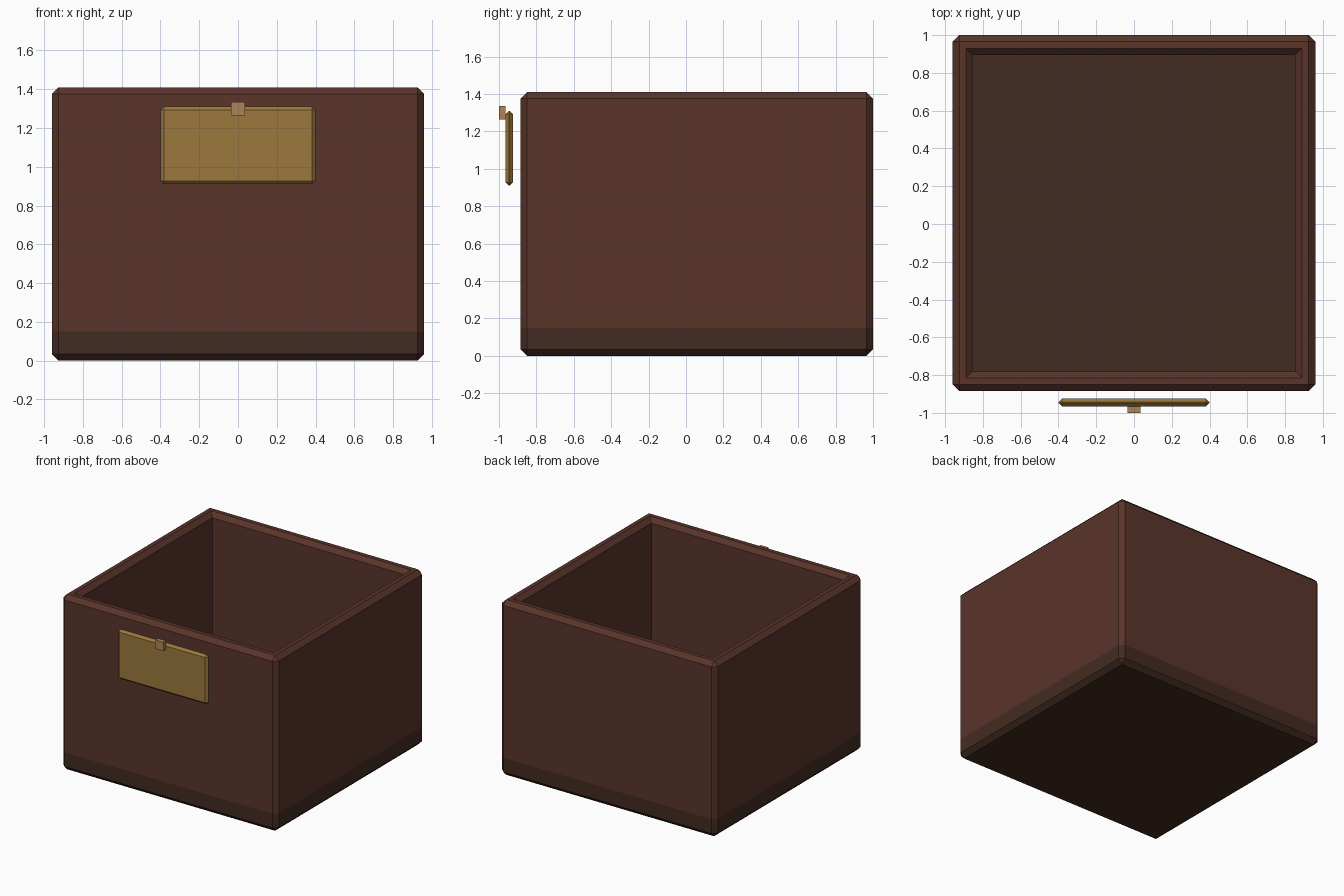
import bpy, bmesh

if "Cube" in bpy.data.objects:
    bpy.data.objects.remove(bpy.data.objects["Cube"])

C = 0.035                                  # chamfer width
X, Y0, Y1, H = 0.96, -0.885, 1.0, 1.41     # outer box
FLOOR = 0.15


def material(name, rgb):
    m = bpy.data.materials.new(name)
    m.diffuse_color = (*rgb, 1)
    m.use_nodes = True
    m.node_tree.nodes["Principled BSDF"].inputs["Base Color"].default_value = m.diffuse_color
    return m


def finish(bm, name, mat):
    bmesh.ops.remove_doubles(bm, verts=bm.verts, dist=1e-5)
    bmesh.ops.recalc_face_normals(bm, faces=bm.faces)
    me = bpy.data.meshes.new(name)
    bm.to_mesh(me)
    bm.free()
    me.materials.append(mat)
    ob = bpy.data.objects.new(name, me)
    bpy.context.collection.objects.link(ob)
    return ob


def ring(bm, inset, cut, z):
    """Rectangle inset from the outer box, corners cut by `cut`."""
    x, a, b = X - inset, Y0 + inset, Y1 - inset
    pts = [(-x + cut, a), (x - cut, a), (x, a + cut), (x, b - cut),
           (x - cut, b), (-x + cut, b), (-x, b - cut), (-x, a + cut)]
    return [bm.verts.new((px, py, z)) for px, py in pts]


def loft(name, rings, mat, capped):
    bm = bmesh.new()
    loops = [ring(bm, *r) for r in rings]
    for p, q in zip(loops, loops[1:]):
        for i in range(8):
            j = (i + 1) % 8
            # square corners have no corner face
            if p[i].co == p[j].co and q[i].co == q[j].co:
                continue
            bm.faces.new((p[i], p[j], q[j], q[i]))
    if capped:
        bm.faces.new(loops[0])
        bm.faces.new(loops[-1])
    bmesh.ops.dissolve_degenerate(bm, dist=1e-5, edges=bm.edges)
    return finish(bm, name, mat)


def box(name, lo, hi, mat, bevel=0):
    bm = bmesh.new()
    bmesh.ops.create_cube(bm, size=1)
    for v in bm.verts:
        v.co = [(l + h) / 2 + c * (h - l) for l, h, c in zip(lo, hi, v.co)]
    if bevel:
        bmesh.ops.bevel(bm, geom=bm.edges[:], offset=bevel, segments=1,
                        affect='EDGES', clamp_overlap=True)
    return finish(bm, name, mat)


wood = material("wood", (0.10, 0.035, 0.023))
dark = material("dark_wood", (0.055, 0.024, 0.015))
brass = material("brass", (0.33, 0.19, 0.045))
copper = material("copper", (0.42, 0.23, 0.10))

# solid floor slab with chamfered bottom
loft("box_base", [(C, 0, 0), (0, C, C), (0, C, FLOOR)], dark, True)

# walls: outside, chamfered rim, straight inside down to the floor
loft("box_walls", [(0, C, FLOOR), (0, C, H - C), (C, 0, H), (2 * C, 0, H),
                   (3 * C, 0, H - C), (3 * C, 0, FLOOR)], wood, False)

# front plate and its small catch
box("lock_plate", (-0.4, -0.965, 0.91), (0.4, -0.925, 1.31), brass, 0.018)
box("lock_catch", (-0.035, -1.0, 1.265), (0.035, -0.965, 1.335), copper)
